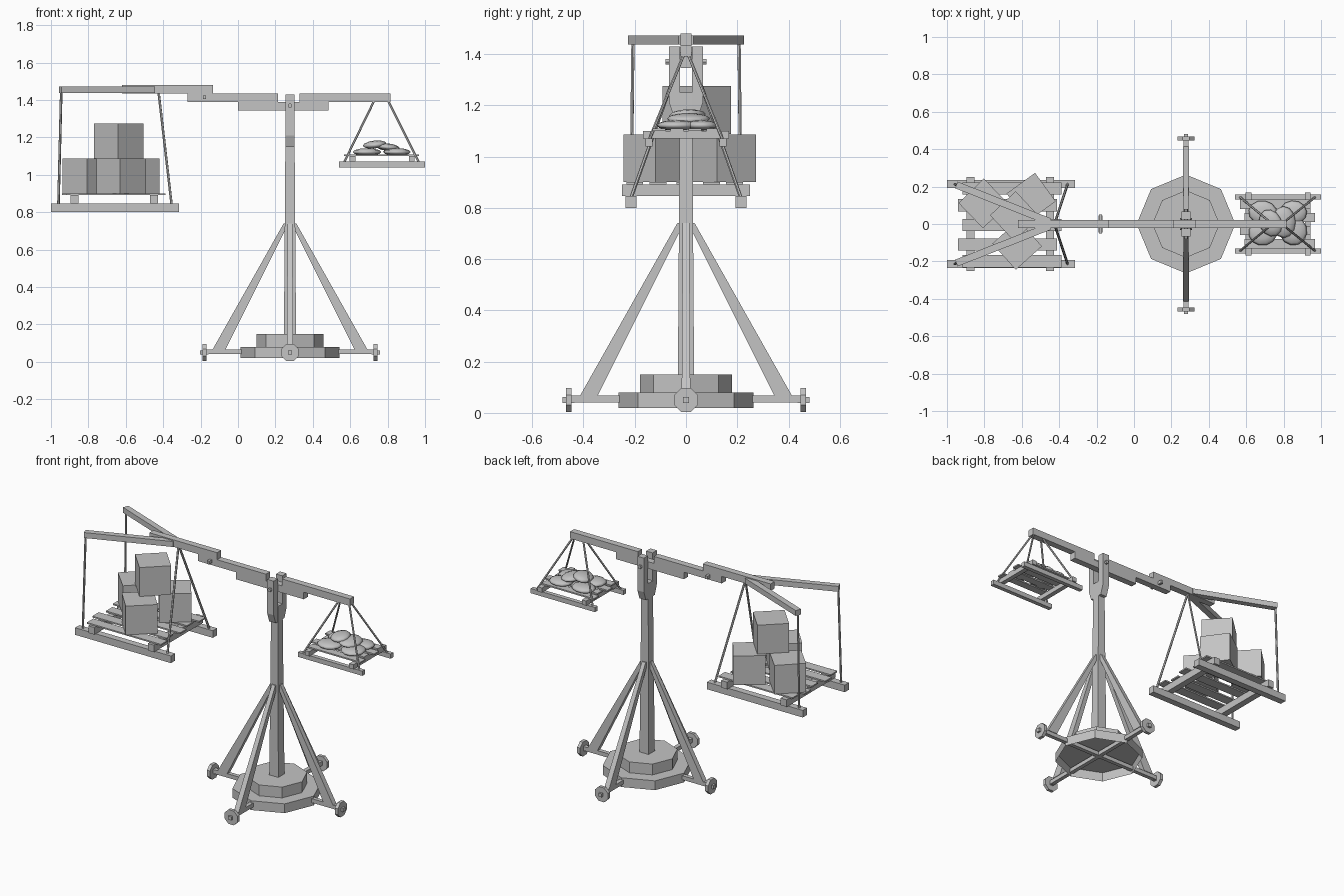
import bpy, bmesh, math
from mathutils import Vector, Matrix

if "Cube" in bpy.data.objects:
    bpy.data.objects.remove(bpy.data.objects["Cube"])

grey = bpy.data.materials.new("weathered grey")
grey.diffuse_color = (0.55, 0.55, 0.55, 1)
grey.use_nodes = True
grey.node_tree.nodes["Principled BSDF"].inputs["Base Color"].default_value = grey.diffuse_color
CX = 0.278  # post axis


def finish(name, bm):
    bmesh.ops.recalc_face_normals(bm, faces=bm.faces)
    me = bpy.data.meshes.new(name)
    bm.to_mesh(me)
    bm.free()
    me.materials.append(grey)
    ob = bpy.data.objects.new(name, me)
    bpy.context.collection.objects.link(ob)
    return ob


def hull(name, low, high):
    """Six-sided solid between two quads."""
    bm = bmesh.new()
    a = [bm.verts.new(p) for p in low]
    b = [bm.verts.new(p) for p in high]
    bm.faces.new(a)
    bm.faces.new(b)
    for i in range(4):
        j = (i + 1) % 4
        bm.faces.new((a[i], a[j], b[j], b[i]))
    return finish(name, bm)


def rect(x0, x1, y0, y1, z):
    return [(x0, y0, z), (x1, y0, z), (x1, y1, z), (x0, y1, z)]


def box(name, x0, x1, y0, y1, z0, z1):
    return hull(name, rect(x0, x1, y0, y1, z0), rect(x0, x1, y0, y1, z1))


def rod(name, p, q, r, sides=6):
    """Cylinder between two points."""
    p, q = Vector(p), Vector(q)
    d = q - p
    m = Matrix.Translation((p + q) / 2) @ d.to_track_quat('Z', 'Y').to_matrix().to_4x4()
    m = m @ Matrix.Rotation(math.pi / sides, 4, 'Z')
    bm = bmesh.new()
    bmesh.ops.create_cone(bm, cap_ends=True, segments=sides, radius1=r, radius2=r,
                          depth=d.length, matrix=m)
    return finish(name, bm)


def tier(name, r, z0, z1):
    """Octagonal base tier, open underneath."""
    bm = bmesh.new()
    ring = [(CX + r * math.cos(i * math.pi / 4), r * math.sin(i * math.pi / 4)) for i in range(8)]
    a = [bm.verts.new((x, y, z0)) for x, y in ring]
    b = [bm.verts.new((x, y, z1)) for x, y in ring]
    bm.faces.new(b)
    for i in range(8):
        j = (i + 1) % 8
        bm.faces.new((a[i], a[j], b[j], b[i]))
    return finish(name, bm)


# Base tiers
tier("base_lower_tier", 0.264, 0.02, 0.08)
tier("base_upper_tier", 0.18, 0.08, 0.15)

# Axle cross, wheels and braces, repeated about the post
for k in range(4):
    turn = Matrix.Translation((CX, 0, 0)) @ Matrix.Rotation(k * math.pi / 2, 4, 'Z')
    parts = [
        box("axle", 0, 0.46, -0.013, 0.013, 0.041, 0.067),
        rod("wheel", (0.447, 0, 0.05), (0.468, 0, 0.05), 0.05, 8),
        rod("wheel_hub", (0.435, 0, 0.05), (0.482, 0, 0.05), 0.016, 4),
        hull("brace", rect(0.345, 0.414, -0.017, 0.017, 0.066),
             rect(0.008, 0.034, -0.013, 0.013, 0.74)),
    ]
    for p in parts:
        p.data.transform(turn)

# Post with a fork at the top
hull("post", rect(CX - 0.033, CX + 0.033, -0.032, 0.032, 0.08),
     rect(CX - 0.024, CX + 0.024, -0.024, 0.024, 1.25))
for s in (-1, 1):
    y0, y1 = sorted((s * 0.023, s * 0.066))
    hull("fork_cheek", rect(CX - 0.023, CX + 0.023, min(y0, s * 0.023), y1, 1.21),
         rect(CX - 0.023, CX + 0.023, y0, y1, 1.43))
    f0, f1 = sorted((s * 0.023, s * 0.045))
    hull("fork_foot", rect(CX - 0.023, CX + 0.023, f0, f1, 1.15),
         rect(CX - 0.023, CX + 0.023, y0, y1, 1.21))
rod("pivot_pin", (CX, -0.08, 1.37), (CX, 0.08, 1.37), 0.012)

# Stepped beam
W = 0.021
box("beam_under_block", 0.0, 0.485, -W, W, 1.345, 1.39)
box("beam_right", 0.33, 0.815, -W, W, 1.39, 1.435)
box("beam_left", -0.27, 0.215, -W, W, 1.39, 1.435)
box("beam_extension", -0.62, -0.135, -W, W, 1.435, 1.48)
box("beam_bolt", -0.188, -0.172, -0.05, 0.05, 1.405, 1.425)

# Spreader arms at the heavy end
for s in (-1, 1):
    d = Vector((-0.51, s * 0.2, 0)).normalized()
    n = Vector((-d.y, d.x, 0)) * 0.019
    a, b = Vector((-0.45, s * 0.012, 0)), Vector((-0.95, s * 0.209, 0))
    quad = [a + n, b + n, b - n, a - n]
    hull("spreader_arm", [p + Vector((0, 0, 1.438)) for p in quad],
         [p + Vector((0, 0, 1.473)) for p in quad])


def platform(name, x0, x1, ry, rw, bars, bw, by, z, h, px0, px1, planks, pw):
    """Two rails, two cross bars and a plank deck."""
    for s in (-1, 1):
        box(name + "_rail", x0, x1, s * ry - rw / 2, s * ry + rw / 2, z, z + h)
    for x in bars:
        box(name + "_cross_bar", x - bw / 2, x + bw / 2, -by, by, z + h, z + 2 * h)
    for i, y in enumerate(planks):
        dx = 0.012 * (-1) ** i
        box(name + "_plank", px0 + dx, px1 + dx, y - pw / 2, y + pw / 2,
            z + 2 * h, z + 2 * h + 0.009)


platform("load_platform", -1.0, -0.315, 0.214, 0.043, (-0.874, -0.448), 0.043, 0.25,
         0.80, 0.046, -0.93, -0.40, (-0.2, -0.11, -0.005, 0.1, 0.19), 0.066)
platform("small_platform", 0.54, 1.0, 0.145, 0.027, (0.612, 0.928), 0.03, 0.168,
         1.04, 0.03, 0.58, 0.955, (-0.105, -0.035, 0.035, 0.105), 0.05)

# Ropes
for s in (-1, 1):
    rod("load_rope_outer", (-0.945, s * 0.207, 1.445), (-0.96, s * 0.214, 0.84), 0.007)
    rod("load_rope_inner", (-0.425, 0, 1.445), (-0.355, s * 0.214, 0.84), 0.007)
    rod("small_rope_inner", (0.73, s * 0.008, 1.40), (0.565, s * 0.145, 1.062), 0.006)
    rod("small_rope_outer", (0.80, s * 0.008, 1.40), (0.97, s * 0.145, 1.062), 0.006)

# Crates: x, y, base height, turn in degrees
for x, y, z, a in ((-0.805, 0.11, 0.9, 44), (-0.55, 0.142, 0.9, 36),
                   (-0.625, -0.112, 0.9, 42), (-0.637, 0.042, 1.088, 43)):
    c = box("crate", -0.094, 0.094, -0.094, 0.094, 0, 0.187)
    c.location = (x, y, z)
    c.rotation_euler.z = math.radians(a)

# Sacks: x, y, height, radii, turn and tilt in degrees
for x, y, z, rx, ry, rz, a, t in (
        (0.69, -0.045, 1.122, 0.078, 0.07, 0.02, 15, 0),
        (0.69, 0.06, 1.122, 0.078, 0.065, 0.02, -10, 0),
        (0.85, -0.035, 1.122, 0.075, 0.08, 0.02, 20, 0),
        (0.85, 0.06, 1.122, 0.075, 0.065, 0.02, 5, 0),
        (0.80, 0.01, 1.148, 0.065, 0.085, 0.02, 0, 6),
        (0.73, 0.005, 1.162, 0.06, 0.075, 0.021, 25, -8)):
    bm = bmesh.new()
    bmesh.ops.create_uvsphere(bm, u_segments=12, v_segments=6, radius=1)
    bm.transform(Matrix.Diagonal((rx, ry, rz, 1)))
    sack = finish("sack", bm)
    sack.location = (x, y, z)
    sack.rotation_euler = (0, math.radians(t), math.radians(a))
    for p in sack.data.polygons:
        p.use_smooth = True
